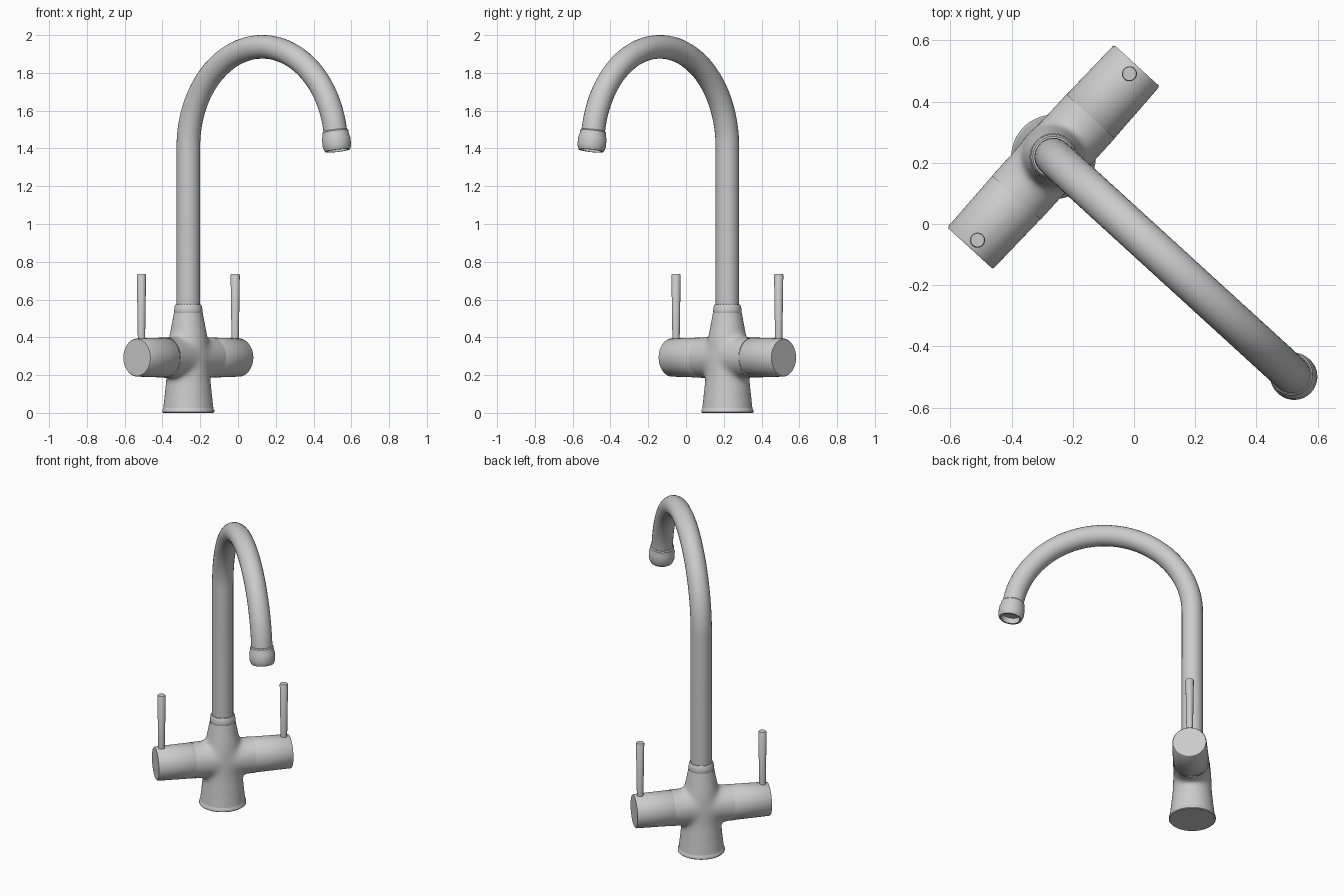
import bpy, bmesh, math
from mathutils import Matrix, Vector

if "Cube" in bpy.data.objects:
    bpy.data.objects.remove(bpy.data.objects["Cube"])

# Tap frame: local x runs along the handles, local -y towards the spout
FRAME = Matrix.Translation((-0.263, 0.219, 0)) @ Matrix.Rotation(math.radians(47.6), 4, 'Z')
AXIS_Z = 0.293


def lathe_bm(bm, profile, matrix, steps=64):
    """Revolve (radius, height) points about z, then place with matrix."""
    part = bmesh.new()
    vs = [part.verts.new((r, 0, z)) for r, z in profile]
    es = [part.edges.new(p) for p in zip(vs, vs[1:])]
    bmesh.ops.spin(part, geom=vs + es, axis=(0, 0, 1), cent=(0, 0, 0),
                   angle=math.tau, steps=steps, use_duplicate=False)
    bmesh.ops.remove_doubles(part, verts=part.verts, dist=1e-5)
    bmesh.ops.recalc_face_normals(part, faces=part.faces)
    part.transform(matrix)
    tmp = bpy.data.meshes.new("tmp")
    part.to_mesh(tmp)
    part.free()
    bm.from_mesh(tmp)
    bpy.data.meshes.remove(tmp)


def finish(bm, name):
    mesh = bpy.data.meshes.new(name)
    bm.to_mesh(mesh)
    bm.free()
    ob = bpy.data.objects.new(name, mesh)
    bpy.context.collection.objects.link(ob)
    ob.matrix_world = FRAME
    return ob


def smooth(ob, angle=35):
    bpy.ops.object.select_all(action='DESELECT')
    ob.select_set(True)
    bpy.context.view_layer.objects.active = ob
    bpy.ops.object.shade_smooth_by_angle(angle=math.radians(angle))


def lathe(name, profile, matrix=Matrix(), steps=64):
    bm = bmesh.new()
    lathe_bm(bm, profile, matrix, steps)
    ob = finish(bm, name)
    smooth(ob)
    return ob


# Body: cone and cross tube fused, with the joint smoothed into a fillet
along_x = Matrix.Translation((0, 0, AXIS_Z)) @ Matrix.Rotation(math.pi / 2, 4, 'Y')
bm = bmesh.new()
lathe_bm(bm, [(0, -0.03), (0.141, -0.03), (0.133, 0.03), (0.116, 0.19), (0.112, 0.30),
              (0.104, 0.39), (0.078, 0.53), (0.068, 0.59), (0, 0.59)], Matrix())
lathe_bm(bm, [(0, -0.25), (0.109, -0.25), (0.109, 0.25), (0, 0.25)], along_x)
body = finish(bm, "body")
mod = body.modifiers.new("fuse", 'REMESH')
mod.mode = 'VOXEL'
mod.voxel_size = 0.008
fused = bpy.data.meshes.new_from_object(
    body.evaluated_get(bpy.context.evaluated_depsgraph_get()))
body.modifiers.clear()
body.data = fused
bm = bmesh.new()
bm.from_mesh(fused)
for _ in range(32):
    bmesh.ops.smooth_vert(bm, verts=bm.verts, factor=0.5, use_axis_x=True,
                          use_axis_y=True, use_axis_z=True)
for co, no in (((0.18, 0, 0), (1, 0, 0)), ((-0.18, 0, 0), (-1, 0, 0)),
               ((0, 0, 0.53), (0, 0, 1)), ((0, 0, 0.026), (0, 0, -1))):
    bmesh.ops.bisect_plane(bm, geom=bm.verts[:] + bm.edges[:] + bm.faces[:],
                           plane_co=co, plane_no=no, clear_outer=True)
bm.to_mesh(fused)
bm.free()
smooth(body, 60)

# Base lip and the collar under the spout
lathe("base_lip", [(0, 0), (0.134, 0), (0.138, 0.004), (0.138, 0.014),
                   (0.133, 0.022), (0.130, 0.03), (0, 0.03)])
lathe("collar", [(0, 0.526), (0.072, 0.526), (0.075, 0.532), (0.075, 0.545), (0.072, 0.565),
                 (0.067, 0.575), (0, 0.577)])

# Handle barrels and their upright levers
for side, label in ((-1, "left"), (1, "right")):
    place = (Matrix.Translation((0, 0, AXIS_Z))
             @ Matrix.Rotation(side * math.pi / 2, 4, 'Y'))
    lathe(label + "_handle", [(0, 0.178), (0.103, 0.178), (0.106, 0.183), (0.101, 0.398),
                              (0.097, 0.404), (0, 0.404)], place)
    lathe(label + "_lever", [(0, 0.37), (0.019, 0.37), (0.0245, 0.730), (0.022, 0.734),
                             (0, 0.734)], Matrix.Translation((side * 0.368, 0, 0)), 32)

# Spout: straight riser, then a swan-neck arc
R, ZC, END = 0.53, 1.408, math.radians(9)
path = [(0, 0, 0.56)]
N = 56
for i in range(N + 1):
    a = math.pi + (END - math.pi) * i / N
    path.append((0, -(R + R * math.cos(a)), ZC + R * math.sin(a)))
curve = bpy.data.curves.new("spout", 'CURVE')
curve.dimensions = '3D'
curve.bevel_depth = 0.0625
curve.bevel_resolution = 10
curve.use_fill_caps = True
spline = curve.splines.new('POLY')
spline.points.add(len(path) - 1)
for p, co in zip(spline.points, path):
    p.co = (*co, 1)
    p.radius = 1
spline.use_smooth = True
spout = bpy.data.objects.new("spout", curve)
bpy.context.collection.objects.link(spout)
spout.matrix_world = FRAME

# Nozzle: hollow-ended tip following the end of the arc
down = Vector((0, -math.sin(END), -math.cos(END)))
tip = Matrix.Translation(path[-1]) @ down.to_track_quat('Z', 'Y').to_matrix().to_4x4()
lathe("nozzle", [(0, -0.004), (0.064, -0.004), (0.069, 0.002), (0.070, 0.022), (0.0755, 0.036),
                 (0.0755, 0.078), (0.070, 0.096), (0.066, 0.104), (0.055, 0.104),
                 (0.053, 0.07), (0, 0.07)], tip, 48)
